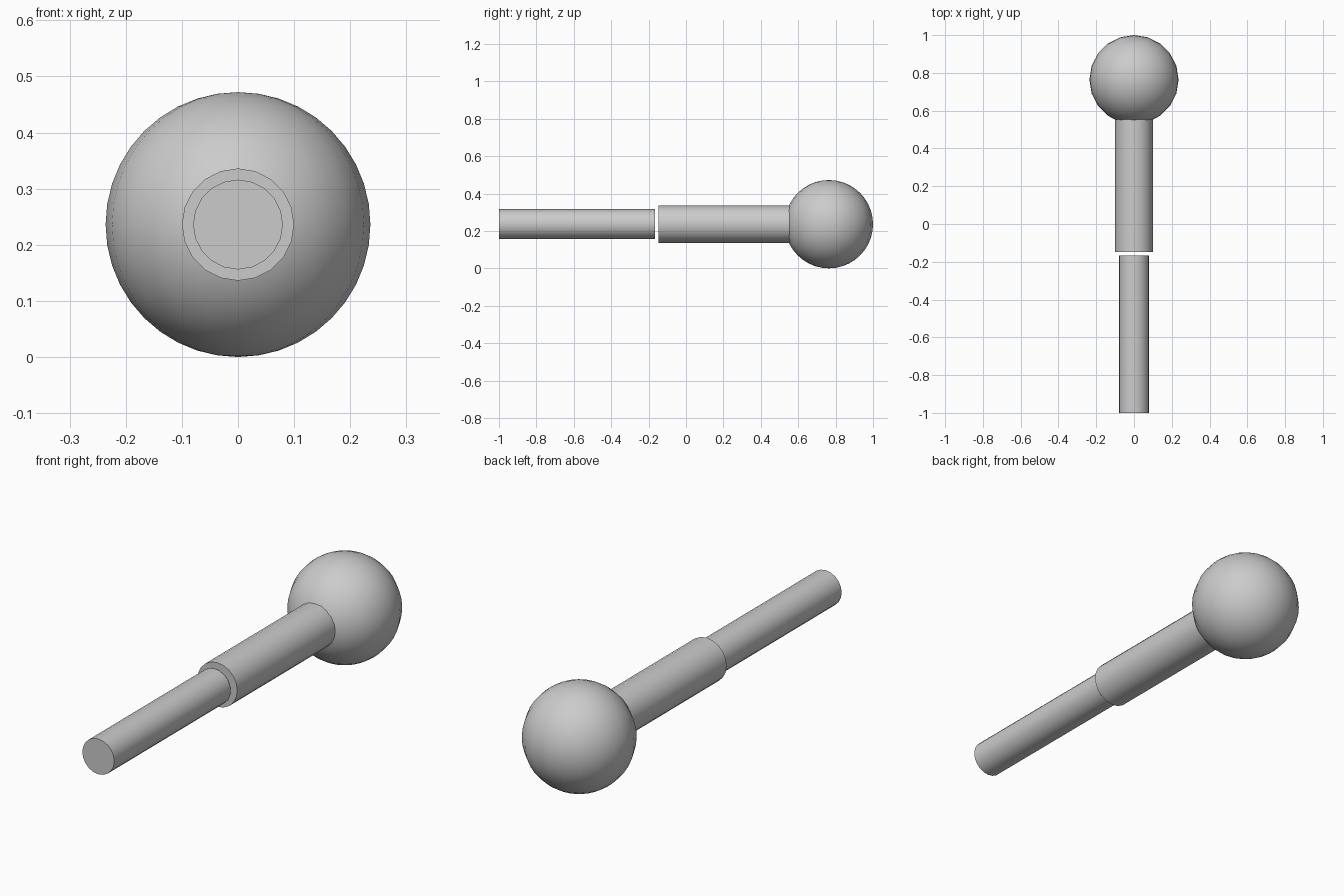
import bpy
import math

# Remove the default cube
cube = bpy.data.objects.get("Cube")
if cube:
    bpy.data.objects.remove(cube, do_unlink=True)

SIDES = 20
BALL_R = 0.236

# Single grey material
grey = bpy.data.materials.new("plain_grey")
grey.use_nodes = True
colour = (0.6, 0.6, 0.6, 1)
grey.diffuse_color = colour
for node in grey.node_tree.nodes:
    if node.type == 'BSDF_PRINCIPLED':
        node.inputs["Base Color"].default_value = colour


def finish(name):
    obj = bpy.context.object
    obj.name = name
    obj.data.name = name
    obj.data.materials.append(grey)
    bpy.ops.object.transform_apply(location=False, rotation=True, scale=True)
    bpy.ops.object.shade_smooth_by_angle(angle=math.radians(35))
    return obj


def rod(name, radius, y0, y1):
    """Capped cylinder lying along y."""
    bpy.ops.mesh.primitive_cylinder_add(
        vertices=SIDES, radius=radius, depth=y1 - y0,
        location=(0, (y0 + y1) / 2, BALL_R),
        rotation=(math.pi / 2, 0, 0))
    return finish(name)


# Ball at the back end
bpy.ops.mesh.primitive_uv_sphere_add(
    segments=SIDES, ring_count=SIDES, radius=BALL_R,
    location=(0, 1 - BALL_R, BALL_R))
finish("end_ball")

# Thick sleeve running into the ball, then a thin rod after a small gap
rod("thick_shaft", 0.1, -0.148, 0.6)
rod("thin_shaft", 0.08, -1, -0.166)
